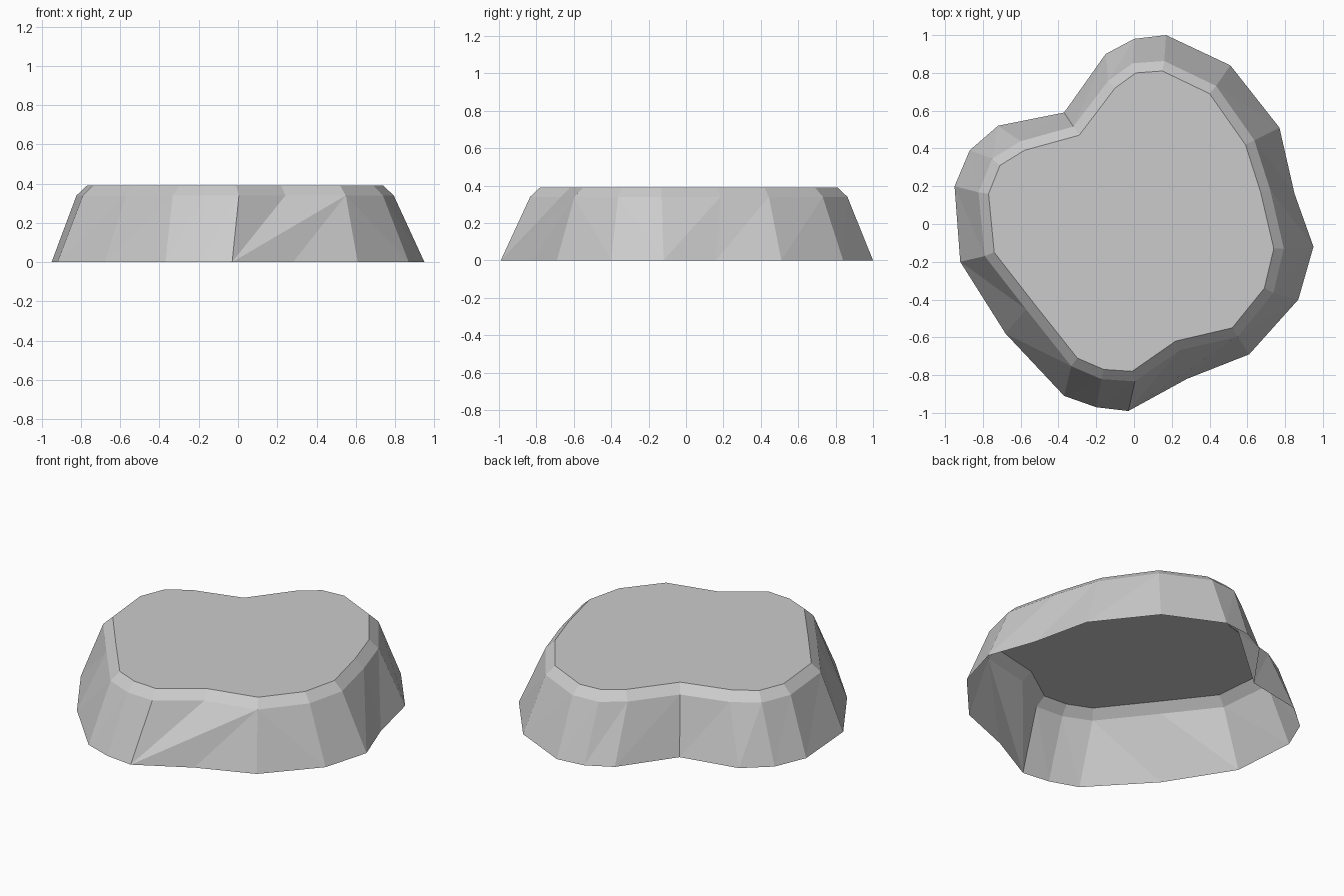
import bpy
import bmesh
from mathutils import Vector

default_cube = bpy.data.objects.get("Cube")
if default_cube:
    bpy.data.objects.remove(default_cube, do_unlink=True)

RIM_HEIGHT = 0.34
TOP_HEIGHT = 0.39
BEVEL = 0.052

# Outlines in hundredths, clockwise from the back
BASE = [(0, 98), (17, 100), (51, 84), (77, 51), (85, 16), (95, -12), (87, -40),
        (61, -69), (28, -82), (-3, -99), (-20, -97), (-37, -91), (-68, -58),
        (-92, -20), (-95, 20), (-87, 39), (-72, 52), (-37, 59), (-15, 90)]
TOP = [(1, 80), (15, 81), (40, 69), (59, 42), (67, 17), (74, -13), (69, -34),
       (52, -55), (22, -62), (-1, -78), (-16, -77), (-30, -71), (-53, -42),
       (-74, -15), (-77, 16), (-71, 31), (-58, 39), (-29, 47), (-10, 72)]


def to_points(outline):
    return [Vector((x, y)) / 100 for x, y in outline]


def grow(points, distance):
    """Offset a clockwise outline outward with mitred corners."""
    result = []
    for i, point in enumerate(points):
        before = (point - points[i - 1]).normalized()
        after = (points[(i + 1) % len(points)] - point).normalized()
        normal_a = Vector((-before.y, before.x))
        normal_b = Vector((-after.y, after.x))
        miter = (normal_a + normal_b).normalized()
        result.append(point + miter * (distance / miter.dot(normal_a)))
    return result


def make_ring(bm, points, height):
    return [bm.verts.new((p.x, p.y, height)) for p in points]


def make_material(name, color):
    material = bpy.data.materials.new(name)
    material.use_nodes = True
    material.diffuse_color = color
    material.node_tree.nodes["Principled BSDF"].inputs["Base Color"].default_value = color
    return material


bm = bmesh.new()
top_points = to_points(TOP)
base = make_ring(bm, to_points(BASE), 0)
rim = make_ring(bm, grow(top_points, BEVEL), RIM_HEIGHT)
top = make_ring(bm, top_points, TOP_HEIGHT)
count = len(base)

# Faceted side walls: each step advances along the base (b) or the rim (m)
steps = "bm" * 5 + "mb" * 2 + "bbmm" + "bm" * 10
b = m = 0
for step in steps:
    low, high = base[b % count], rim[m % count]
    if step == "b":
        b += 1
        bm.faces.new((low, high, base[b % count]))
    else:
        m += 1
        bm.faces.new((low, high, rim[m % count]))

# Bevelled edge and flat top; the underside stays open
for i in range(count):
    j = (i + 1) % count
    bm.faces.new((rim[i], top[i], top[j], rim[j]))
bm.faces.new(list(reversed(top)))

mesh = bpy.data.meshes.new("rock_platform")
bm.to_mesh(mesh)
bm.free()
mesh.materials.append(make_material("stone_grey", (0.6, 0.6, 0.6, 1)))
platform = bpy.data.objects.new("rock_platform", mesh)
bpy.context.collection.objects.link(platform)
